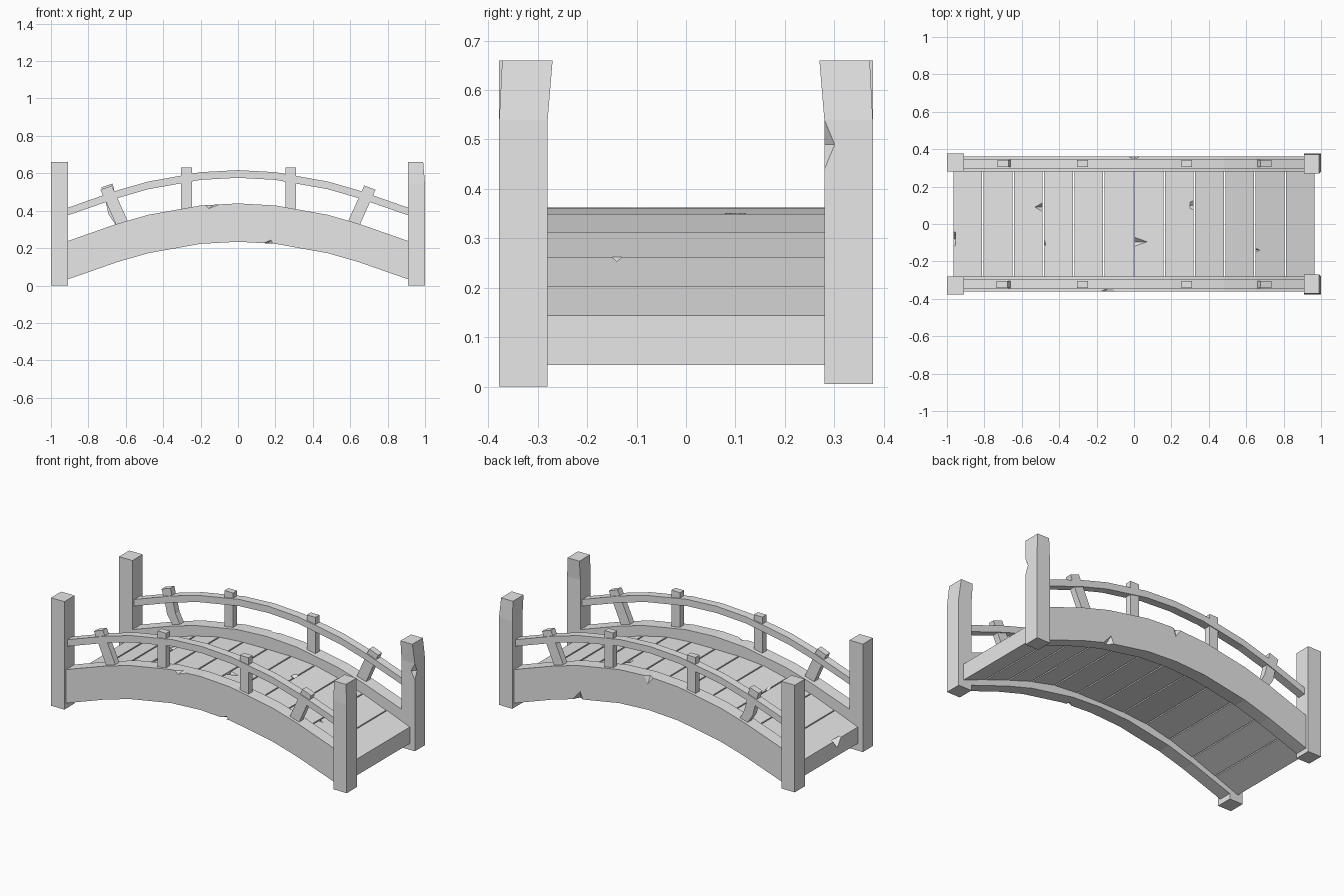
import bpy, bmesh
from mathutils import Vector

if "Cube" in bpy.data.objects:
    bpy.data.objects.remove(bpy.data.objects["Cube"], do_unlink=True)

grey = bpy.data.materials.new("weathered grey")
grey.use_nodes = True
grey.diffuse_color = (0.8, 0.8, 0.8, 1)
grey.node_tree.nodes["Principled BSDF"].inputs["Base Color"].default_value = (0.8, 0.8, 0.8, 1)


def finish(name, bm):
    bmesh.ops.recalc_face_normals(bm, faces=bm.faces)
    mesh = bpy.data.meshes.new(name)
    bm.to_mesh(mesh)
    bm.free()
    mesh.materials.append(grey)
    ob = bpy.data.objects.new(name, mesh)
    bpy.context.collection.objects.link(ob)
    return ob


def loft(name, loops):
    """Join four-cornered loops into a closed bar."""
    bm = bmesh.new()
    rings = [[bm.verts.new(p) for p in loop] for loop in loops]
    for a, b in zip(rings, rings[1:]):
        for i in range(4):
            j = (i + 1) % 4
            bm.faces.new((a[i], a[j], b[j], b[i]))
    bm.faces.new(rings[0])
    bm.faces.new(rings[-1])
    return finish(name, bm)


def bar(name, pairs, y0, y1):
    """Bar from pairs of (x, z) points, extruded in y."""
    return loft(name, [[(p[0], y0, p[1]), (q[0], y0, q[1]),
                        (q[0], y1, q[1]), (p[0], y1, p[1])] for p, q in pairs])


def chip(ob, at, along, inward, deep):
    """Knock a three-sided splinter out of an edge."""
    at, along, inward, deep = map(Vector, (at, along, inward, deep))
    at = at - (inward + deep) * 0.08
    bm = bmesh.new()
    v = [bm.verts.new(p) for p in (at - along, at + along, at + inward, at + deep)]
    for i in range(4):
        bm.faces.new(v[:i] + v[i + 1:])
    cutter = finish("chip_cutter", bm)
    cutter.hide_render = True
    mod = ob.modifiers.new("chip", "BOOLEAN")
    mod.operation, mod.solver, mod.object = "DIFFERENCE", "EXACT", cutter
    graph = bpy.context.evaluated_depsgraph_get()
    mesh = bpy.data.meshes.new_from_object(ob.evaluated_get(graph))
    ob.modifiers.clear()
    ob.data = mesh
    bpy.data.objects.remove(cutter, do_unlink=True)


# Arch line shared by side beams and handrails
half = [(0.95, 0.224), (0.65, 0.329), (0.48, 0.378), (0.2, 0.428)]
arch = [(-x, z) for x, z in half] + [(0, 0.439)] + [(x, z) for x, z in reversed(half)]


def arch_bar(name, top, bottom, y0, y1):
    return bar(name, [((x, z + top), (x, z + bottom)) for x, z in arch], y0, y1)


# Side beams, handrails and balusters
beams = {}
for side, s in (("front", -1), ("back", 1)):
    beams[side] = arch_bar(side + "_beam", 0, -0.205, s * 0.28, s * 0.36)
    arch_bar(side + "_handrail", 0.178, 0.137, s * 0.297, s * 0.347)
    for end, e in (("right", -1), ("left", 1)):
        mid = 0.275 if e < 0 else 0.282
        bar(f"{side}_{end}_inner_baluster",
            [((e * mid - 0.029, z), (e * mid + 0.029, z)) for z in (0.39, 0.63)],
            s * 0.304, s * 0.342)
        path = [((0.735, 0.512), (0.675, 0.535)), ((0.645, 0.31), (0.585, 0.335))]
        if e < 0 < s:
            # one warped baluster
            path = [((0.73, 0.525), (0.67, 0.545)), ((0.708, 0.45), (0.65, 0.46)),
                    ((0.692, 0.38), (0.635, 0.4)), ((0.645, 0.31), (0.605, 0.34))]
        bar(f"{side}_{end}_outer_baluster",
            [((e * p[0], p[1]), (e * q[0], q[1])) for p, q in path], s * 0.304, s * 0.342)

# Corner posts, with the left pair splayed inward at the top
posts = {}
for side, s in (("front", -1), ("back", 1)):
    for end, e in (("right", -1), ("left", 1)):
        foot = 0.0 if s < 0 else 0.005
        loops = []
        for z, lean in ((foot, 0), (0.54, 0), (0.66, 0.01 if e > 0 else 0)):
            x0, x1 = e * 0.91, e * (1 - lean)
            y0, y1 = s * (0.28 - lean), s * (0.378 - lean * 0.6)
            loops.append([(x0, y0, z), (x1, y0, z), (x1, y1, z), (x0, y1, z)])
        posts[side, end] = loft(f"{side}_{end}_post", loops)

# Deck planks following the arch, with narrow gaps
heights = [0.362, 0.361, 0.349, 0.313, 0.262, 0.204, 0.144]
pitch, gap, thick = 0.1617, 0.004, 0.1
planks = []
for i in range(-6, 6):
    za, zb = heights[abs(i)], heights[abs(i + 1)]
    xa, xb = i * pitch + gap, (i + 1) * pitch - gap
    planks.append(bar(f"deck_plank_{i + 7}",
                      [((xa, za), (xa, za - thick)), ((xb, zb), (xb, zb - thick))],
                      -0.281, 0.281))

# Splinters missing from plank edges: plank, edge, y, half width, reach, depth
for n, edge, y, w, reach, depth in (
        (0, 0, -0.08, 0.045, 0.1, 0.06), (2, 1, 0.09, 0.028, 0.08, 0.04),
        (3, 0, -0.11, 0.028, 0.05, 0.02), (6, 0, -0.095, 0.028, 0.08, 0.03),
        (7, 1, 0.1, 0.03, 0.055, 0.02), (10, 0, -0.14, 0.012, 0.055, 0.02)):
    i = n - 6 + edge
    x = i * pitch + (-gap if edge else gap)
    chip(planks[n], (x, y, heights[abs(i)]), (0, w, 0),
         (-reach if edge else reach, 0, 0), (0, 0, -depth))

# Splinters missing from beams and posts
chip(beams["front"], (-0.13, -0.36, 0.433), (0.05, 0, 0.006), (0, 0.03, 0), (-0.03, 0, -0.025))
chip(beams["front"], (0.16, -0.36, 0.226), (0.03, 0, 0), (0, 0.03, 0), (0.02, 0, 0.02))
chip(beams["back"], (0, 0.36, 0.439), (0.035, 0, 0), (0, -0.02, 0), (0.01, 0, -0.06))
chip(beams["back"], (0.48, 0.36, 0.173), (0.04, 0, -0.01), (0, -0.03, 0), (-0.02, 0, 0.06))
chip(posts["back", "left"], (1, 0.28, 0.49), (0, 0, 0.06), (0, 0.025, 0), (-0.03, 0, 0))
